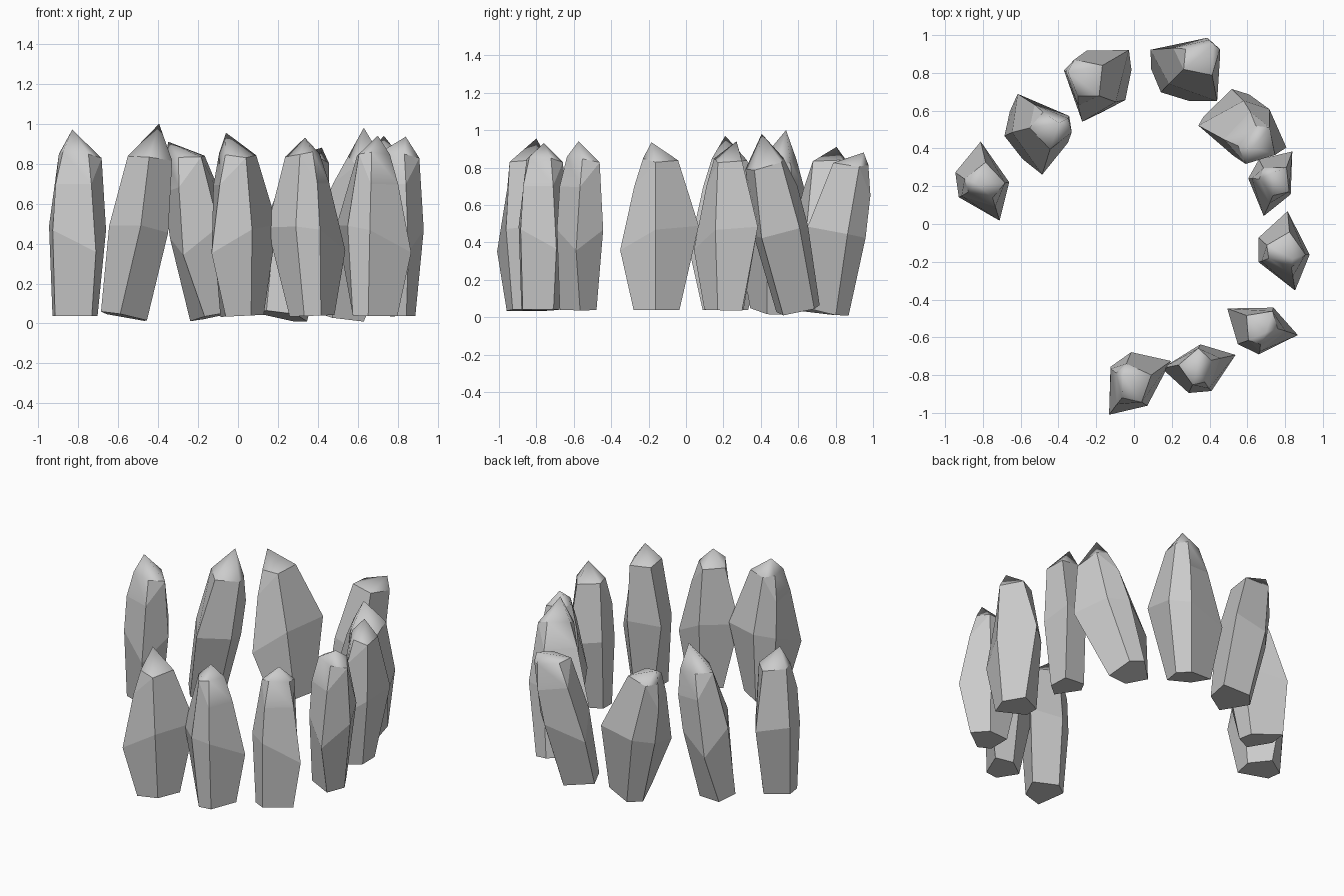
import bpy, bmesh
from math import radians
from mathutils import Vector, Matrix

if "Cube" in bpy.data.objects:
    bpy.data.objects.remove(bpy.data.objects["Cube"])

# Shared five-sided crystal rings: base, belly, shoulder (low on one side)
BASE = [(.03, .107, 0), (.105, -.02, 0), (.06, -.138, 0), (-.11, -.05, 0), (-.11, .04, 0)]
BELLY = [(.03, .21, .45), (.147, -.02, .43), (.07, -.21, .32), (-.123, -.06, .43), (-.123, .07, .45)]
SHOULDER = [(.04, .10, .80), (.125, -.02, .79), (.058, -.135, .66), (-.108, -.056, .66), (-.08, .03, .81)]
# Upper edge of the sloping facet above the low side
FACET = [(.05, -.088, .81), (-.07, -.04, .82)]

# foot x, y | turn | width scale | lean x, y over full height | tip x, y, z
CRYSTALS = [
    (-.812, .22, 8, 1.02, 0, 0, -.83, .21, .97),
    (-.575, .46, 188, 1.06, .17, .05, -.395, .535, 1.0),
    (-.115, .75, -42, 1.1, -.17, .04, -.35, .805, .91),
    (.235, .755, 223, 1.05, .15, .15, .42, .95, .88),
    (.53, .585, 252, 1.1, .14, -.16, .63, .405, .98),
    (.715, .23, -29, .88, .02, .01, .73, .27, .94),
    (.783, -.142, 0, 1.0, 0, 0, .84, -.185, .935),
    (.655, -.56, 64, .95, .01, 0, .70, -.575, .94),
    (.36, -.775, 95, .93, -.03, 0, .335, -.76, .93),
    (.02, -.825, -55, 1.04, -.04, 0, -.06, -.80, .955),
]


def crystal(name, fx, fy, turn, width, lx, ly, tx, ty, tz):
    """Skin the three rings and close them with a faceted, pointed cap."""
    bm = bmesh.new()
    tilt = Vector((0, 0, 1)).rotation_difference(Vector((lx, ly, .85))).to_matrix()
    spin = Matrix.Rotation(radians(turn), 3, 'Z')

    def ring(points):
        return [bm.verts.new(Vector((fx, fy, .038)) + tilt @ spin @
                             Vector((x * width, y * width, z)))
                for x, y, z in points]

    base, belly, top = ring(BASE), ring(BELLY), ring(SHOULDER)
    f2, f3 = ring(FACET)
    tip = bm.verts.new((tx, ty, tz))
    bm.faces.new(base)
    for low, high in ((base, belly), (belly, top)):
        for i in range(5):
            j = (i + 1) % 5
            bm.faces.new((low[i], low[j], high[j], high[i]))
    # Sloping facet and the slivers beside it
    bm.faces.new((top[1], top[2], f2))
    bm.faces.new((top[2], top[3], f3, f2)).smooth = True
    bm.faces.new((top[3], top[4], f3))
    # Softly shaded tip above a crisp shoulder
    rim = [top[0], top[1], f2, f3, top[4]]
    for i in range(5):
        cap = bm.faces.new((rim[i], rim[(i + 1) % 5], tip))
        cap.smooth = True
        for e in cap.edges:
            if tip not in e.verts and not (f2 in e.verts and f3 in e.verts):
                e.smooth = False
    bmesh.ops.recalc_face_normals(bm, faces=bm.faces[:])
    mesh = bpy.data.meshes.new(name)
    bm.to_mesh(mesh)
    bm.free()
    bpy.context.collection.objects.link(bpy.data.objects.new(name, mesh))


# Open ring of standing crystals
for n, params in enumerate(CRYSTALS, 1):
    crystal(f"crystal_{n}", *params)
